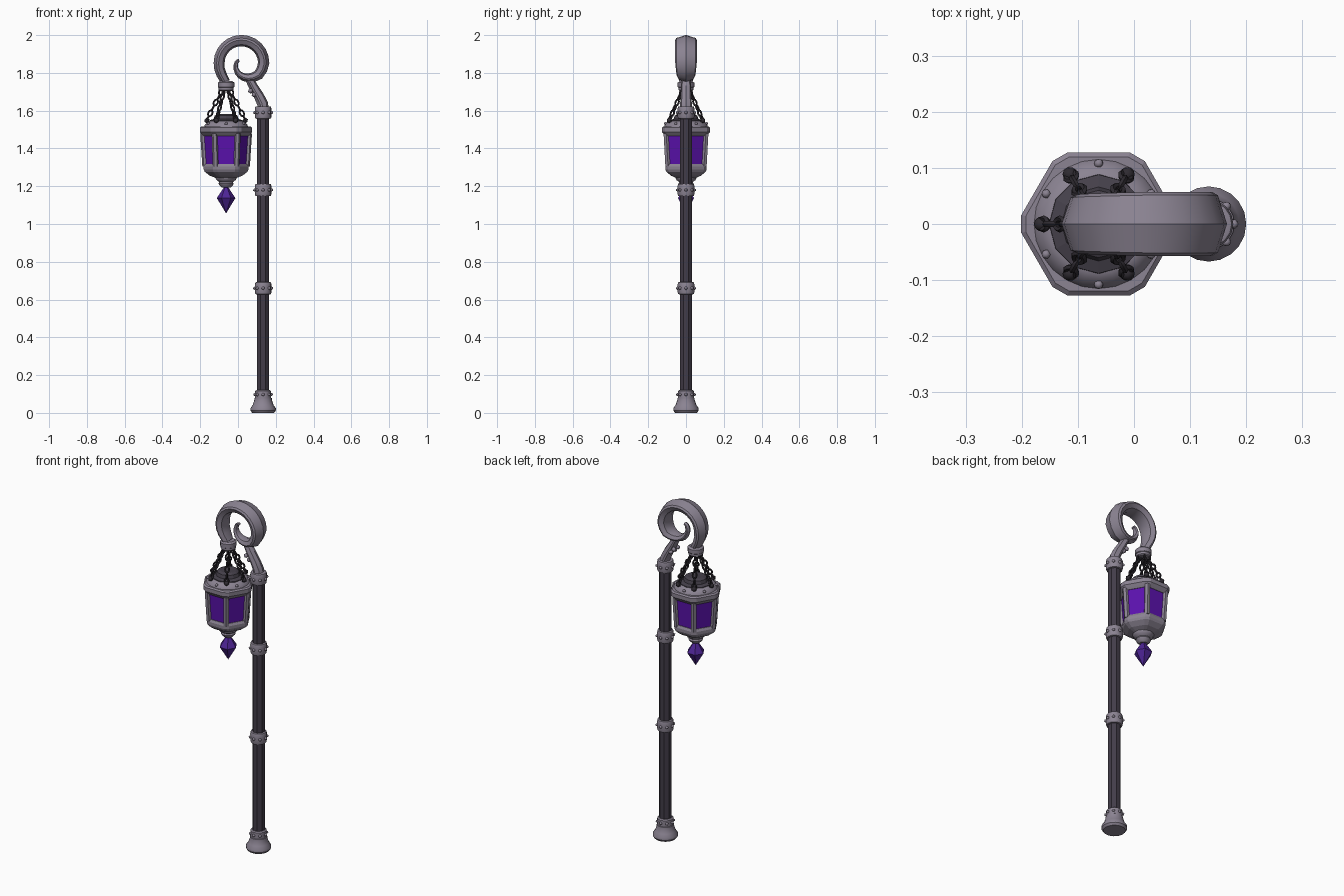
import bpy, bmesh, math
from mathutils import Vector, Matrix

if "Cube" in bpy.data.objects:
    bpy.data.objects.remove(bpy.data.objects["Cube"])

PX, LX = 0.133, -0.063          # pole axis and lantern axis (x)


def material(name, rgb):
    m = bpy.data.materials.new(name)
    m.diffuse_color = (*rgb, 1)
    m.use_nodes = True
    m.node_tree.nodes["Principled BSDF"].inputs["Base Color"].default_value = m.diffuse_color
    return m


METAL = material("grey metal", (0.26, 0.23, 0.29))
WOOD = material("dark wood", (0.055, 0.046, 0.066))
IRON = material("black iron", (0.028, 0.024, 0.031))
ROOF = material("dark roof", (0.06, 0.052, 0.07))
GLASS = material("violet glass", (0.105, 0.006, 0.42))
GEM = material("violet crystal", (0.075, 0.018, 0.30))


def finish(name, bm, mat, smooth=None):
    bmesh.ops.recalc_face_normals(bm, faces=bm.faces)
    me = bpy.data.meshes.new(name)
    bm.to_mesh(me)
    bm.free()
    me.materials.append(mat)
    ob = bpy.data.objects.new(name, me)
    bpy.context.collection.objects.link(ob)
    if smooth:
        bpy.ops.object.select_all(action='DESELECT')
        ob.select_set(True)
        bpy.context.view_layer.objects.active = ob
        bpy.ops.object.shade_smooth_by_angle(angle=math.radians(smooth))
    return ob


def add_loft(bm, rings):
    """Skin a list of equal point rings and cap both ends."""
    vs = [[bm.verts.new(p) for p in r] for r in rings]
    n = len(vs[0])
    for a, b in zip(vs, vs[1:]):
        for i in range(n):
            bm.faces.new((a[i], a[(i + 1) % n], b[(i + 1) % n], b[i]))
    bm.faces.new(vs[0])
    bm.faces.new(vs[-1])


def circle(cx, r, z, n, turn=0.0):
    return [(cx + r * math.cos(turn + math.tau * i / n),
             r * math.sin(turn + math.tau * i / n), z) for i in range(n)]


def hexagon(cx, r, z, clip=0.12):
    """Hexagon with corners on the x axis, each corner cut off."""
    c = [Vector(p) for p in circle(cx, r, z, 6)]
    pts = []
    for i in range(6):
        pts += [c[i].lerp(c[i - 1], clip), c[i].lerp(c[(i + 1) % 6], clip)]
    return pts


def lathe(name, cx, profile, n, mat, smooth=None, turn=0.0):
    bm = bmesh.new()
    add_loft(bm, [circle(cx, r, z, n, turn) for r, z in profile])
    return finish(name, bm, mat, smooth)


def hex_stack(name, cx, profile, mat):
    bm = bmesh.new()
    add_loft(bm, [hexagon(cx, r, z) for r, z in profile])
    return finish(name, bm, mat)


def studs(name, cx, r, z, count, size, mat, turn=0.0):
    bm = bmesh.new()
    for p in circle(cx, r, z, count, turn):
        bmesh.ops.create_icosphere(bm, subdivisions=1, radius=size, matrix=Matrix.Translation(p))
    finish(name, bm, mat, 50)


def sweep(name, path, mat):
    """Ridged bar along (x, z, half thickness, half depth) points in the xz plane."""
    section = [(1, 0), (0.45, 0.9), (0.1, 1), (-0.7, 0.75), (-1, 0),
               (-0.7, -0.75), (0.1, -1), (0.45, -0.9)]
    rings = []
    for i, (x, z, h, w) in enumerate(path):
        a, b = path[max(i - 1, 0)], path[min(i + 1, len(path) - 1)]
        t = Vector((b[0] - a[0], b[1] - a[1])).normalized()
        out = Vector((-t.y, t.x))
        rings.append([(x + out.x * h * u, w * v, z + out.y * h * u) for u, v in section])
    bm = bmesh.new()
    add_loft(bm, rings)
    return finish(name, bm, mat, 35)


# Pole with plank-like flat sides
lathe("pole", PX, [(0.034, 0.06), (0.034, 1.60)], 8, WOOD, turn=math.pi / 8)

# Flared foot
lathe("pole_foot", PX, [(0.058, 0), (0.067, 0.012), (0.067, 0.025), (0.055, 0.042), (0.046, 0.07),
                        (0.046, 0.078), (0.043, 0.08), (0.043, 0.115), (0.036, 0.12)],
      20, METAL, 35)
studs("foot_studs", PX, 0.044, 0.097, 8, 0.009, METAL)

# Studded collars
for i, z in enumerate((0.66, 1.18, 1.59)):
    lathe(f"collar_{i + 1}", PX, [(0.034, z - 0.033), (0.041, z - 0.031), (0.044, z - 0.022),
                                  (0.044, z + 0.022), (0.041, z + 0.031), (0.034, z + 0.033)],
          16, METAL, 35)
    studs(f"collar_studs_{i + 1}", PX, 0.045, z, 8, 0.009, METAL)

# Curled hook: angle, radius, half thickness, half depth round the ring centre
keys = [(231, 0.132, 0.024, 0.034), (210, 0.122, 0.027, 0.044), (180, 0.118, 0.029, 0.052),
        (90, 0.118, 0.030, 0.057), (0, 0.118, 0.030, 0.057), (-35, 0.110, 0.028, 0.050),
        (-65, 0.088, 0.023, 0.036), (-95, 0.066, 0.018, 0.026), (-125, 0.046, 0.014, 0.020),
        (-165, 0.030, 0.011, 0.016), (-230, 0.018, 0.008, 0.012)]
path = []
for a, b in zip(keys, keys[1:]):
    steps = max(1, round((a[0] - b[0]) / 15))
    for s in range(steps):
        path.append([p + (q - p) * s / steps for p, q in zip(a, b)])
path.append(keys[-1])
sweep("hook", [(0.018 + r * math.cos(math.radians(t)), 1.853 + r * math.sin(math.radians(t)), h, w)
               for t, r, h, w in path], METAL)

# Bent stem joining pole and hook
sweep("hook_stem", [(0.133, 1.60, 0.030, 0.032), (0.131, 1.635, 0.029, 0.031),
                    (0.112, 1.675, 0.027, 0.029), (0.088, 1.715, 0.025, 0.027),
                    (0.066, 1.755, 0.022, 0.026), (0.045, 1.785, 0.016, 0.022)], METAL)
bm = bmesh.new()
for x, z in ((0.066, 1.705), (0.085, 1.685)):
    for y in (-0.018, 0.018):
        bmesh.ops.create_icosphere(bm, subdivisions=1, radius=0.014,
                                   matrix=Matrix.Translation((x, y, z)))
finish("stem_knobs", bm, METAL, 50)

# Cap that holds the chains
lathe("chain_cap", LX, [(0.034, 1.705), (0.040, 1.71), (0.040, 1.722), (0.044, 1.725),
                        (0.044, 1.748), (0.034, 1.756)], 12, METAL, 35)

# Six chains of alternating links
LINK = bmesh.new()
n, m = 10, 5
grid = []
for i in range(n):
    a = math.tau * i / n
    c = Vector((0.010 * math.cos(a), 0, 0.017 * math.sin(a)))
    d = Vector((math.cos(a), 0, math.sin(a)))
    grid.append([LINK.verts.new(c + 0.0055 * (d * math.cos(math.tau * j / m)
                 + Vector((0, 1, 0)) * math.sin(math.tau * j / m))) for j in range(m)])
for i in range(n):
    for j in range(m):
        LINK.faces.new((grid[i][j], grid[(i + 1) % n][j],
                        grid[(i + 1) % n][(j + 1) % m], grid[i][(j + 1) % m]))
link_mesh = bpy.data.meshes.new("link")
LINK.to_mesh(link_mesh)
LINK.free()
bm = bmesh.new()
for k in range(6):
    turn = Matrix.Rotation(k * math.pi / 3, 4, 'Z')
    top, low = Vector((0.026, 0, 1.70)), Vector((0.098, 0, 1.558))
    tilt = (top - low).to_track_quat('Z', 'Y').to_matrix().to_4x4()
    for i in range(6):
        start = len(bm.verts)
        bm.from_mesh(link_mesh)
        bm.verts.ensure_lookup_table()
        mat = (Matrix.Translation((LX, 0, 0)) @ turn @ Matrix.Translation(low.lerp(top, i / 5))
               @ tilt @ Matrix.Rotation(math.pi / 2 * (i % 2), 4, 'Z'))
        bmesh.ops.transform(bm, matrix=mat, verts=bm.verts[start:])
finish("chains", bm, IRON, 60)
bpy.data.meshes.remove(link_mesh)
studs("chain_anchors", LX, 0.102, 1.548, 6, 0.015, IRON)

# Lantern roof
hex_stack("lantern_rim", LX, [(0.126, 1.465), (0.136, 1.475), (0.147, 1.487), (0.147, 1.510),
                              (0.138, 1.517)], METAL)
lathe("roof_dome", LX, [(0.117, 1.512), (0.112, 1.526), (0.098, 1.54), (0.085, 1.546)],
      24, METAL, 35)
lathe("roof_top", LX, [(0.090, 1.535), (0.088, 1.549), (0.066, 1.556), (0.060, 1.574),
                       (0.045, 1.582)], 12, ROOF)
studs("roof_studs", LX, 0.108, 1.532, 6, 0.009, METAL, math.pi / 6)

# Glass body, corner posts and rails
bm = bmesh.new()
add_loft(bm, [circle(LX, 0.113, 1.305, 6), circle(LX, 0.124, 1.475, 6)])
finish("glass_panes", bm, GLASS)
bm = bmesh.new()
for lo, hi in zip(circle(0, 0.110, 1.305, 6), circle(0, 0.121, 1.478, 6)):
    ring = [circle(0, 0.016, 0, 6, math.atan2(p[1], p[0])) for p in (lo, hi)]
    add_loft(bm, [[(LX + q[0] + p[0], q[1] + p[1], p[2]) for q in r]
                  for r, p in zip(ring, (lo, hi))])
finish("corner_posts", bm, METAL)

# Lantern bottom and finial
hex_stack("lantern_bottom", LX, [(0.060, 1.244), (0.092, 1.256), (0.120, 1.276), (0.126, 1.288),
                                 (0.126, 1.305), (0.118, 1.318)], METAL)
lathe("finial", LX, [(0.022, 1.192), (0.036, 1.205), (0.040, 1.214), (0.036, 1.222),
                     (0.050, 1.232), (0.056, 1.243), (0.056, 1.255)], 16, METAL, 35)

# Hanging crystal
lathe("crystal", LX, [(0.001, 1.058), (0.049, 1.137), (0.008, 1.200)], 6, GEM)
